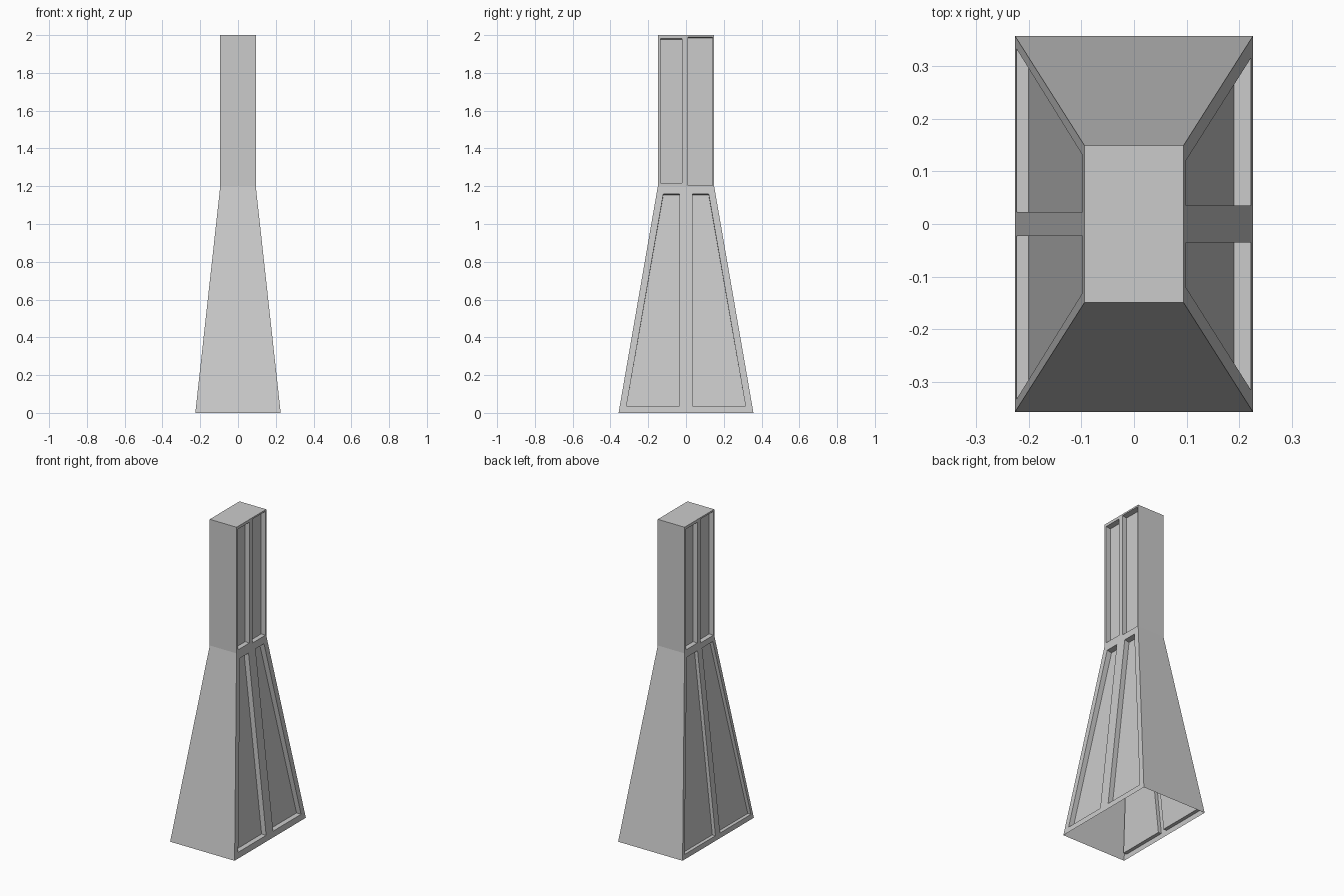
import bpy, bmesh
from mathutils import Vector

if "Cube" in bpy.data.objects:
    bpy.data.objects.remove(bpy.data.objects["Cube"])

# Overall shape: (half x, half y, z) of each level
BASE, WAIST, TOP = (0.226, 0.357, 0.0), (0.094, 0.149, 1.2), (0.094, 0.149, 2.0)


def make_object(name, bm):
    bmesh.ops.remove_doubles(bm, verts=bm.verts, dist=1e-5)
    mesh = bpy.data.meshes.new(name)
    bm.to_mesh(mesh)
    bm.free()
    ob = bpy.data.objects.new(name, mesh)
    bpy.context.collection.objects.link(ob)


def quad(bm, pts, outward):
    f = bm.faces.new([bm.verts.new(p) for p in pts])
    f.normal_update()
    if f.normal.dot(Vector(outward)) < 0:
        f.normal_flip()


def panel_half(bm, lo, hi, sx, sy, rim, depth, drop):
    """Half a side wall with one recessed panel.
    rim = (z0, z1, inner y, outer y at bottom, outer y at top)"""
    z0, z1, yi, yb, yt = rim

    def on_face(y, z, inset=0.0):
        t = (z - lo[2]) / (hi[2] - lo[2])
        return Vector((sx * (lo[0] + (hi[0] - lo[0]) * t - inset), sy * y, z))

    edge = [on_face(0, lo[2]), on_face(lo[1], lo[2]),
            on_face(hi[1], hi[2]), on_face(0, hi[2])]
    lip = [on_face(yi, z0), on_face(yb, z0), on_face(yt, z1), on_face(yi, z1)]
    back = [p - Vector((sx * depth, 0, 0)) for p in lip]
    for p in back[2:]:
        p.z -= drop
    mid = sum(back, Vector()) / 4
    for i in range(4):
        j = (i + 1) % 4
        quad(bm, (edge[i], edge[j], lip[j], lip[i]), (sx, 0, 0))
        quad(bm, (lip[i], lip[j], back[j], back[i]), mid - (lip[i] + lip[j]) / 2)
    quad(bm, back, (sx, 0, 0))


def section(name, lo, hi, rims, depths, drop, cap):
    bm = bmesh.new()
    # plain front and back walls
    for sy in (-1, 1):
        quad(bm, [(x * l[0], sy * l[1], l[2])
                  for x, l in ((-1, lo), (1, lo), (1, hi), (-1, hi))], (0, sy, 0))
    # panelled side walls
    for sx in (1, -1):
        for sy in (1, -1):
            panel_half(bm, lo, hi, sx, sy, rims[sx, sy], depths[sx], drop)
    if cap:
        quad(bm, [(x * hi[0], y * hi[1], hi[2])
                  for x, y in ((-1, -1), (1, -1), (1, 1), (-1, 1))], (0, 0, 1))
    make_object(name, bm)


# Flared base, open underneath
right = (0.037, 1.16, 0.035, 0.315, 0.12)
left = (0.03, 1.17, 0.023, 0.332, 0.13)
section("flared_base", BASE, WAIST,
        {(1, 1): right, (1, -1): right, (-1, 1): left, (-1, -1): left},
        {1: 0.032, -1: 0.022}, 0.006, False)

# Straight upper shaft with closed top
wide = (1.205, 1.99, 0.01, 0.141, 0.141)
narrow = (1.217, 1.982, 0.02, 0.134, 0.134)
section("upper_shaft", WAIST, TOP,
        {(1, 1): wide, (1, -1): narrow, (-1, 1): narrow, (-1, -1): wide},
        {1: 0.03, -1: 0.03}, 0.006, True)
